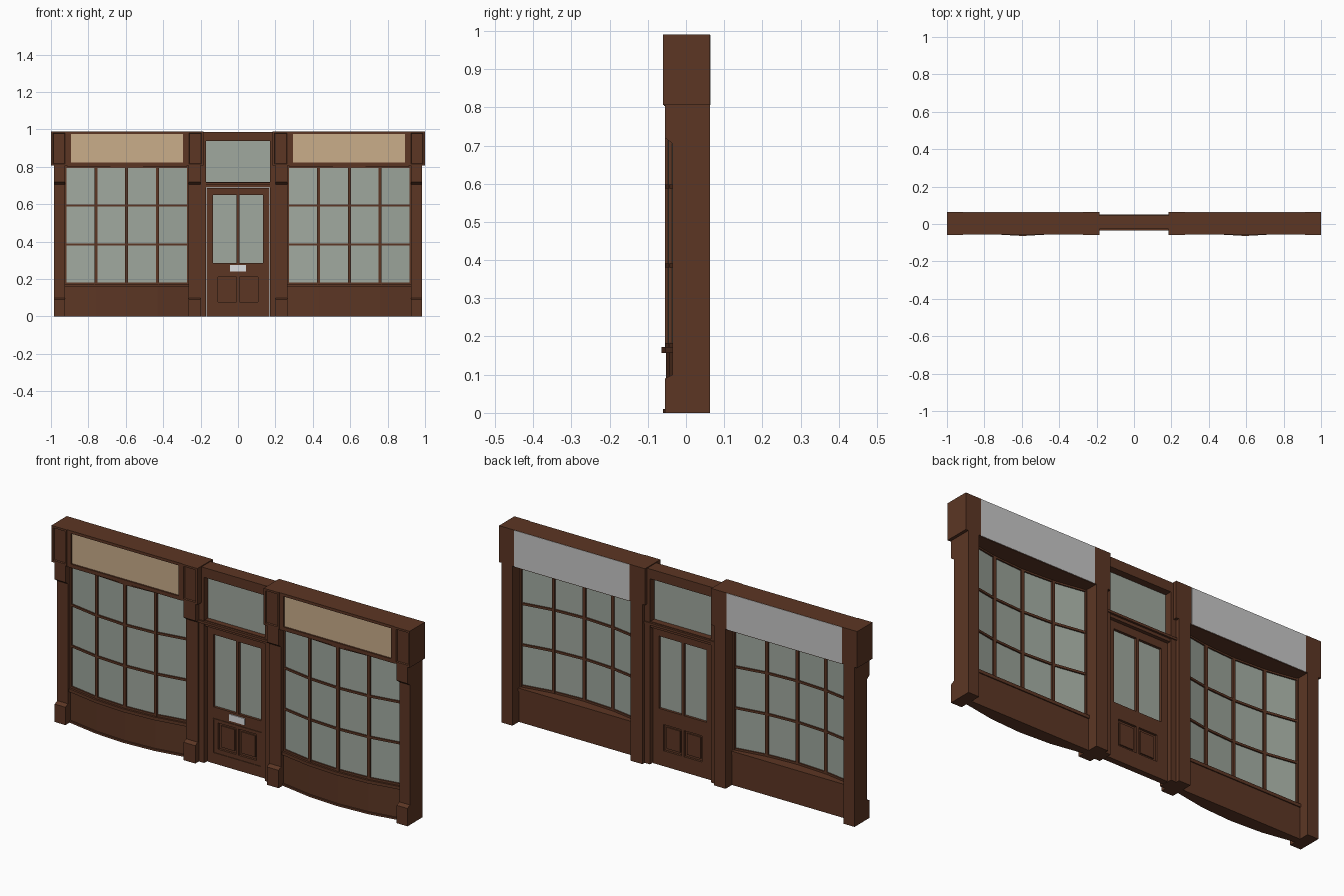
import bpy, bmesh

if "Cube" in bpy.data.objects:
    bpy.data.objects.remove(bpy.data.objects["Cube"])

def material(name, rgb):
    lin = [((c / 255 + 0.055) / 1.055) ** 2.4 for c in rgb]
    m = bpy.data.materials.new(name)
    m.diffuse_color = (*lin, 1)
    m.use_nodes = True
    m.node_tree.nodes["Principled BSDF"].inputs["Base Color"].default_value = m.diffuse_color
    return m

WOOD = material("brown_wood", (92, 54, 36))
GLASS = material("window_glass", (160, 169, 159))
SIGN = material("tan_sign", (202, 173, 138))
GREY = material("grey_backing", (200, 200, 200))
METAL = material("pale_metal", (222, 224, 226))

def finish(bm, name, mat):
    bmesh.ops.recalc_face_normals(bm, faces=bm.faces)
    me = bpy.data.meshes.new(name)
    bm.to_mesh(me)
    bm.free()
    me.materials.append(mat)
    ob = bpy.data.objects.new(name, me)
    bpy.context.collection.objects.link(ob)
    return ob

def add_prism(bm, bottom, offset):
    """Extrude a closed polygon of 3D points by an offset."""
    f = bm.faces.new([bm.verts.new(p) for p in bottom])
    r = bmesh.ops.extrude_face_region(bm, geom=[f])
    verts = [v for v in r["geom"] if isinstance(v, bmesh.types.BMVert)]
    bmesh.ops.translate(bm, verts=verts, vec=offset)

def boxes(name, mat, items):
    """One object from boxes given as (x0, x1, y0, y1, z0, z1)."""
    bm = bmesh.new()
    for x0, x1, y0, y1, z0, z1 in items:
        add_prism(bm, [(x0, y0, z0), (x1, y0, z0), (x1, y1, z0), (x0, y1, z0)],
                  (0, 0, z1 - z0))
    return finish(bm, name, mat)

def frame(x0, x1, z0, z1, w, y0, y1):
    """Four bars round a rectangular opening."""
    return [(x0, x0 + w, y0, y1, z0, z1), (x1 - w, x1, y0, y1, z0, z1),
            (x0 + w, x1 - w, y0, y1, z1 - w, z1), (x0 + w, x1 - w, y0, y1, z0, z0 + w)]

HALF, SAG, COLS = 0.33, 0.038, 4

def bow_y(dx):
    return SAG * (dx / HALF) ** 2

def bow(name, mat, cx, front, z_ranges, thick=None, back=None):
    """Bowed strips: curved front, and a parallel or a flat back."""
    xs = [-HALF + 2 * HALF * i / COLS for i in range(COLS + 1)]
    bm = bmesh.new()
    for z0, z1 in z_ranges:
        pts = [(cx + x, front + bow_y(x), z0) for x in xs]
        if back is None:
            pts += [(cx + x, front + thick + bow_y(x), z0) for x in reversed(xs)]
        else:
            pts += [(cx + HALF, back, z0), (cx - HALF, back, z0)]
        add_prism(bm, pts, (0, 0, z1 - z0))
    return finish(bm, name, mat)

def pilaster(name, x0, x1):
    """Side profile with plinth, slim shaft and capital."""
    prof = [(0.063, 0), (-0.055, 0), (-0.055, 0.09), (-0.035, 0.10), (-0.035, 0.705),
            (-0.055, 0.72), (-0.055, 0.806), (0.063, 0.806)]
    bm = bmesh.new()
    add_prism(bm, [(x0, y, z) for y, z in prof], (x1 - x0, 0, 0))
    finish(bm, name, WOOD)

def corbel(name, x0, x1):
    """Top block with a recessed front panel."""
    bm = bmesh.new()
    add_prism(bm, [(x0, -0.06, 0.806), (x1, -0.06, 0.806), (x1, 0.063, 0.806),
                   (x0, 0.063, 0.806)], (0, 0, 0.184))
    bmesh.ops.recalc_face_normals(bm, faces=bm.faces)
    face = next(f for f in bm.faces if f.normal.y < -0.9)
    bmesh.ops.inset_individual(bm, faces=[face], thickness=0.014)
    bmesh.ops.inset_individual(bm, faces=[face], thickness=0.004, depth=-0.006)
    finish(bm, name, WOOD)

for s, tag in ((-1, "left"), (1, "right")):
    def span(a, b):
        return sorted((s * a, s * b))
    cx = s * 0.595

    # pilasters and their top blocks
    pilaster(tag + "_outer_pilaster", *span(0.925, 0.985))
    pilaster(tag + "_inner_pilaster", *span(0.2, 0.265))
    corbel(tag + "_outer_top_block", *span(0.915, 1.0))
    corbel(tag + "_inner_top_block", *span(0.185, 0.272))

    # fascia with recessed sign and grey back
    a, b = span(0.272, 0.915)
    sa, sb = span(0.293, 0.893)
    boxes(tag + "_fascia", WOOD, [
        (a, b, -0.045, 0.062, 0.803, 0.99),
        (a, sa, -0.057, -0.045, 0.803, 0.99), (sb, b, -0.057, -0.045, 0.803, 0.99),
        (sa, sb, -0.057, -0.045, 0.976, 0.99), (sa, sb, -0.057, -0.045, 0.803, 0.822)])
    boxes(tag + "_sign_panel", SIGN, [(sa, sb, -0.049, -0.045, 0.822, 0.976)])
    boxes(tag + "_fascia_backing", GREY, [(a, b, 0.062, 0.0635, 0.806, 0.989)])

    # bowed stall riser, plinth strip and sill
    bow(tag + "_stall_riser", WOOD, cx, -0.053, [(0, 0.157)], back=0.012)
    bow(tag + "_riser_plinth", WOOD, cx, -0.060, [(0, 0.01)], thick=0.02)
    bow(tag + "_window_sill", WOOD, cx, -0.064, [(0.157, 0.173)], back=0.017)

    # bowed glass with rails and mullions
    bow(tag + "_window_glass", GLASS, cx, -0.047, [(0.17, 0.806)], thick=0.003)
    bow(tag + "_window_rails", WOOD, cx, -0.054,
        [(0.172, 0.183), (0.38, 0.391), (0.587, 0.598), (0.795, 0.806)], thick=0.017)
    bars = []
    for i in range(COLS + 1):
        dx = -HALF + 2 * HALF * i / COLS
        y = bow_y(dx)
        bars.append((cx + dx - 0.008, cx + dx + 0.008, y - 0.055, y - 0.036, 0.172, 0.806))
    boxes(tag + "_window_mullions", WOOD, bars)

# door frame: jambs, head and transom bar
boxes("door_frame", WOOD, [
    (-0.2, -0.17, -0.027, 0.045, 0, 0.986), (0.17, 0.2, -0.027, 0.045, 0, 0.986),
    (-0.17, 0.17, -0.027, 0.045, 0.937, 0.986),
    (-0.17, 0.17, -0.022, 0.040, 0.69, 0.72),
    (-0.2, 0.2, -0.034, 0.050, 0.705, 0.717)])
boxes("transom_glass", GLASS, [(-0.17, 0.17, 0.005, 0.009, 0.717, 0.937)])

# door leaf
Y0, Y1 = -0.005, 0.025
boxes("door_leaf", WOOD, [
    (-0.168, -0.133, Y0, Y1, 0, 0.688), (0.133, 0.168, Y0, Y1, 0, 0.688),
    (-0.133, 0.133, Y0, Y1, 0.65, 0.688), (-0.133, 0.133, Y0, Y1, 0.21, 0.285),
    (-0.133, 0.133, Y0, Y1, 0, 0.078), (-0.007, 0.007, Y0, Y1, 0.078, 0.65),
    (-0.133, -0.108, Y0, Y1, 0.078, 0.21), (0.108, 0.133, Y0, Y1, 0.078, 0.21)])
boxes("door_glass", GLASS, [(-0.133, -0.007, 0.008, 0.012, 0.285, 0.65),
                            (0.007, 0.133, 0.008, 0.012, 0.285, 0.65)])
# lower door panels: thin sheet with a raised field on both faces
panels = []
for x0, x1 in ((-0.108, -0.007), (0.007, 0.108)):
    panels.append((x0, x1, 0.006, 0.014, 0.078, 0.21))
    panels.append((x0 + 0.012, x1 - 0.012, 0.0, 0.02, 0.09, 0.198))
boxes("door_lower_panels", WOOD, panels)
boxes("door_panel_moulding", WOOD, frame(-0.136, 0.136, 0.05, 0.228, 0.006, -0.008, Y0))

# letter plate
boxes("letter_plate", METAL, [(-0.043, 0.043, -0.010, Y0, 0.241, 0.274)])
